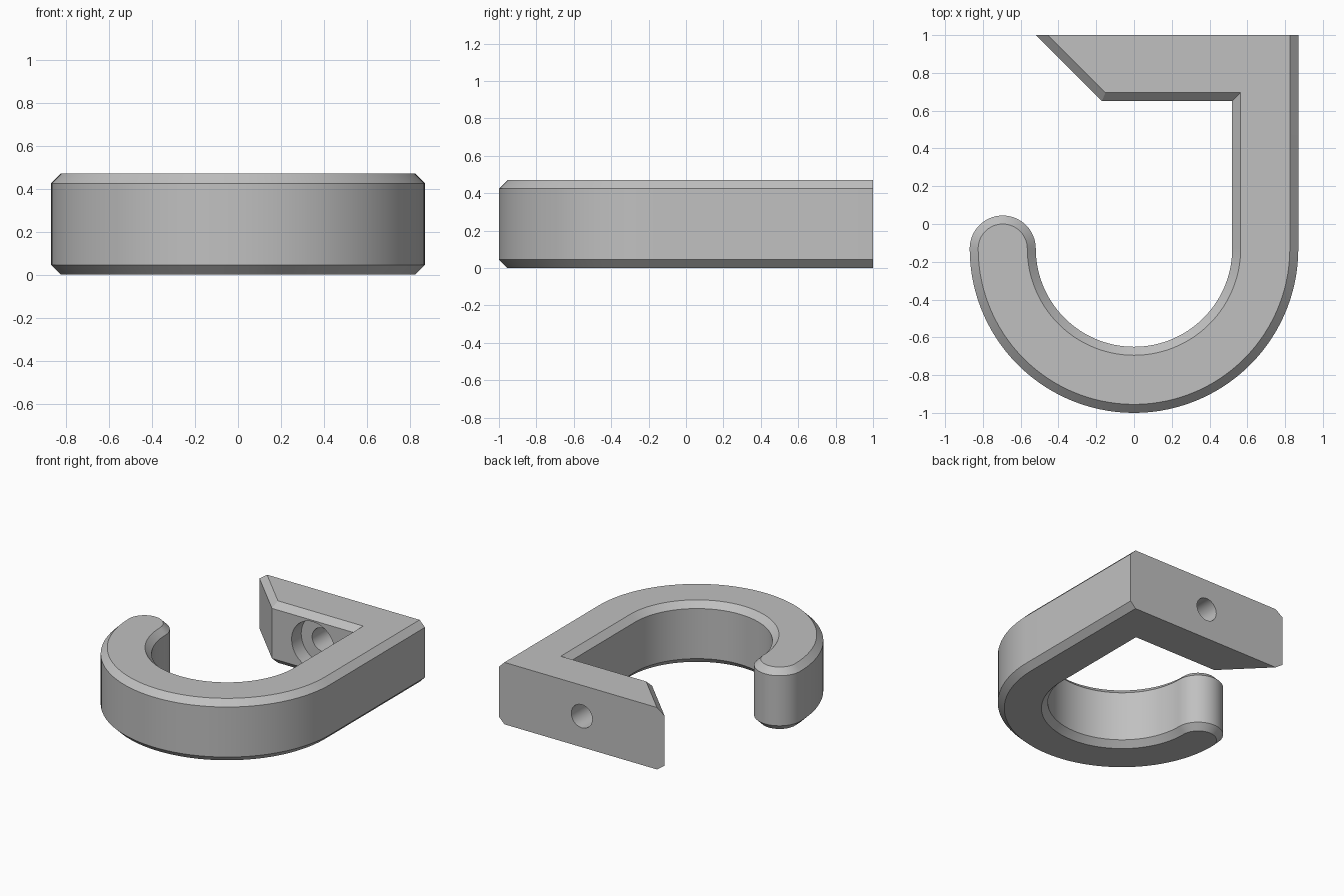
import bpy
import bmesh
from math import sin, cos, pi
from mathutils import Matrix

cube = bpy.data.objects.get("Cube")
if cube:
    bpy.data.objects.remove(cube, do_unlink=True)

# Main dimensions
HEIGHT, CHAMFER = 0.47, 0.045
OUTER, INNER = 0.87, 0.52
BEND_Y, BACK_Y, PLATE_Y = -0.13, 1.0, 0.65
MID, TIP = (OUTER + INNER) / 2, (OUTER - INNER) / 2
HOLE_X, HOLE_R, BORE_R, BORE_Y = 0.175, 0.088, 0.18, 0.765

grey = bpy.data.materials.new("Grey plastic")
grey.use_nodes = True
colour = (0.53, 0.53, 0.53, 1)
grey.diffuse_color = colour
grey.node_tree.nodes["Principled BSDF"].inputs["Base Color"].default_value = colour


def arc(cx, cy, r, start, end, steps):
    angles = [start + (end - start) * i / steps for i in range(steps + 1)]
    return [(cx + r * cos(a), cy + r * sin(a)) for a in angles]


def add_object(name, bm):
    mesh = bpy.data.meshes.new(name)
    bm.to_mesh(mesh)
    bm.free()
    mesh.materials.append(grey)
    obj = bpy.data.objects.new(name, mesh)
    bpy.context.collection.objects.link(obj)
    return obj


# Outline: bend inside, mounting plate, straight arm, bend outside, round tip
outline = arc(0, BEND_Y, INNER, -pi, 0, 60)
outline += [(INNER, PLATE_Y), (-0.17, PLATE_Y), (-0.52, BACK_Y), (OUTER, BACK_Y)]
outline += arc(0, BEND_Y, OUTER, 0, -pi, 60)
outline += arc(-MID, BEND_Y, TIP, pi, 0, 30)[1:-1]

# Extruded hook body
bm = bmesh.new()
base = bm.faces.new([bm.verts.new((x, y, 0)) for x, y in outline])
top = bmesh.ops.extrude_face_region(bm, geom=[base], use_keep_orig=True)["geom"]
bmesh.ops.translate(bm, vec=(0, 0, HEIGHT),
                    verts=[v for v in top if isinstance(v, bmesh.types.BMVert)])
bmesh.ops.recalc_face_normals(bm, faces=bm.faces[:])

# Chamfer the rims, leaving the wall side square
rims = []
for e in bm.edges:
    a, b = (v.co for v in e.verts)
    on_wall = min(a.y, b.y) > BACK_Y - 0.001
    if abs(a.z - b.z) < 0.001 and not on_wall:
        rims.append(e)
bmesh.ops.bevel(bm, geom=rims, offset=CHAMFER, offset_type='OFFSET',
                segments=1, profile=0.5, affect='EDGES', clamp_overlap=False)
hook = add_object("hook", bm)


# Screw hole through the plate, with a counterbore on the inner side
def drill(name, radius, y0, y1):
    bm = bmesh.new()
    place = Matrix.Translation((HOLE_X, (y0 + y1) / 2, HEIGHT / 2))
    bmesh.ops.create_cone(bm, cap_ends=True, segments=48, radius1=radius,
                          radius2=radius, depth=y1 - y0,
                          matrix=place @ Matrix.Rotation(pi / 2, 4, 'X'))
    cutter = add_object(name, bm)
    cutter.hide_render = True
    mod = hook.modifiers.new(name, 'BOOLEAN')
    mod.operation, mod.solver, mod.object = 'DIFFERENCE', 'EXACT', cutter
    bpy.ops.object.modifier_apply(modifier=mod.name)
    bpy.data.objects.remove(cutter, do_unlink=True)


bpy.context.view_layer.objects.active = hook
hook.select_set(True)
drill("screw_hole", HOLE_R, PLATE_Y - 0.1, BACK_Y + 0.1)
drill("counterbore", BORE_R, PLATE_Y - 0.1, BORE_Y)

bpy.ops.object.shade_smooth_by_angle(angle=pi / 6)
